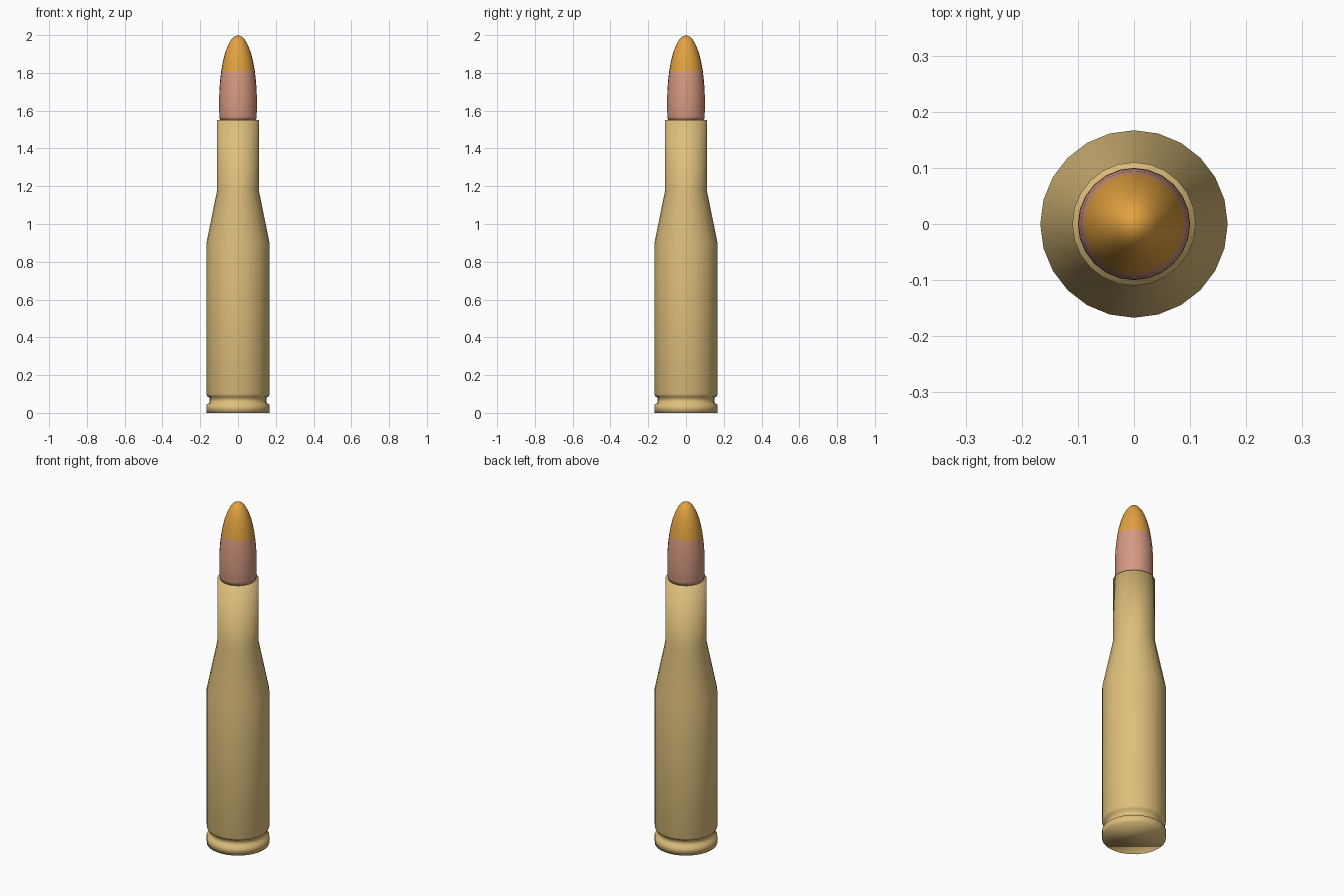
import bpy, bmesh, math

cube = bpy.data.objects.get("Cube")
if cube:
    bpy.data.objects.remove(cube, do_unlink=True)

SIDES = 24


def material(name, rgb):
    m = bpy.data.materials.new(name)
    m.use_nodes = True
    m.diffuse_color = (*rgb, 1)
    bsdf = m.node_tree.nodes["Principled BSDF"]
    bsdf.inputs["Base Color"].default_value = (*rgb, 1)
    bsdf.inputs["Roughness"].default_value = 0.5
    return m


def lathe(name, profile, materials, rule=lambda z: 0):
    """Turn a (radius, height) profile about z; zero radius makes a pole."""
    bm = bmesh.new()
    rings = []
    for r, z in profile:
        if r == 0:
            rings.append([bm.verts.new((0, 0, z))] * SIDES)
        else:
            angles = [math.tau * i / SIDES for i in range(SIDES)]
            rings.append([bm.verts.new((r * math.cos(a), r * math.sin(a), z)) for a in angles])
    for low, high in zip(rings, rings[1:]):
        for i in range(SIDES):
            j = (i + 1) % SIDES
            corners = list(dict.fromkeys((low[i], low[j], high[j], high[i])))
            bm.faces.new(corners)
    # Flat caps on any open end
    if profile[0][0]:
        bm.faces.new(rings[0][::-1])
    if profile[-1][0]:
        bm.faces.new(rings[-1])
    bmesh.ops.recalc_face_normals(bm, faces=bm.faces)
    for f in bm.faces:
        f.smooth = True
        f.material_index = rule(f.calc_center_median().z)
    mesh = bpy.data.meshes.new(name)
    bm.to_mesh(mesh)
    bm.free()
    for m in materials:
        mesh.materials.append(m)
    obj = bpy.data.objects.new(name, mesh)
    bpy.context.collection.objects.link(obj)
    return obj


brass = material("brass", (0.73, 0.52, 0.2))
copper = material("copper", (0.67, 0.32, 0.22))
amber = material("amber tip", (0.76, 0.36, 0.05))

# Cartridge case: rim, extractor groove, body, shoulder and neck
lathe("case", [
    (0.167, 0), (0.167, 0.045), (0.15, 0.052), (0.15, 0.08),
    (0.163, 0.088), (0.167, 0.1), (0.167, 0.9),
    (0.11, 1.18), (0.11, 1.55),
], [brass])

# Projectile: straight shank, then an elliptical nose with a coloured tip
TIP, START, BAND = 2.0, 1.65, 1.81
nose = []
for z in (1.7, 1.76, BAND, 1.86, 1.9, 1.94, 1.97, 1.99):
    t = (z - START) / (TIP - START)
    nose.append((0.1 * math.sqrt(1 - t * t), z))
lathe("projectile",
      [(0.095, 1.548), (0.099, 1.57), (0.1, START)] + nose + [(0, TIP)],
      [copper, amber], lambda z: 1 if z > BAND else 0)
